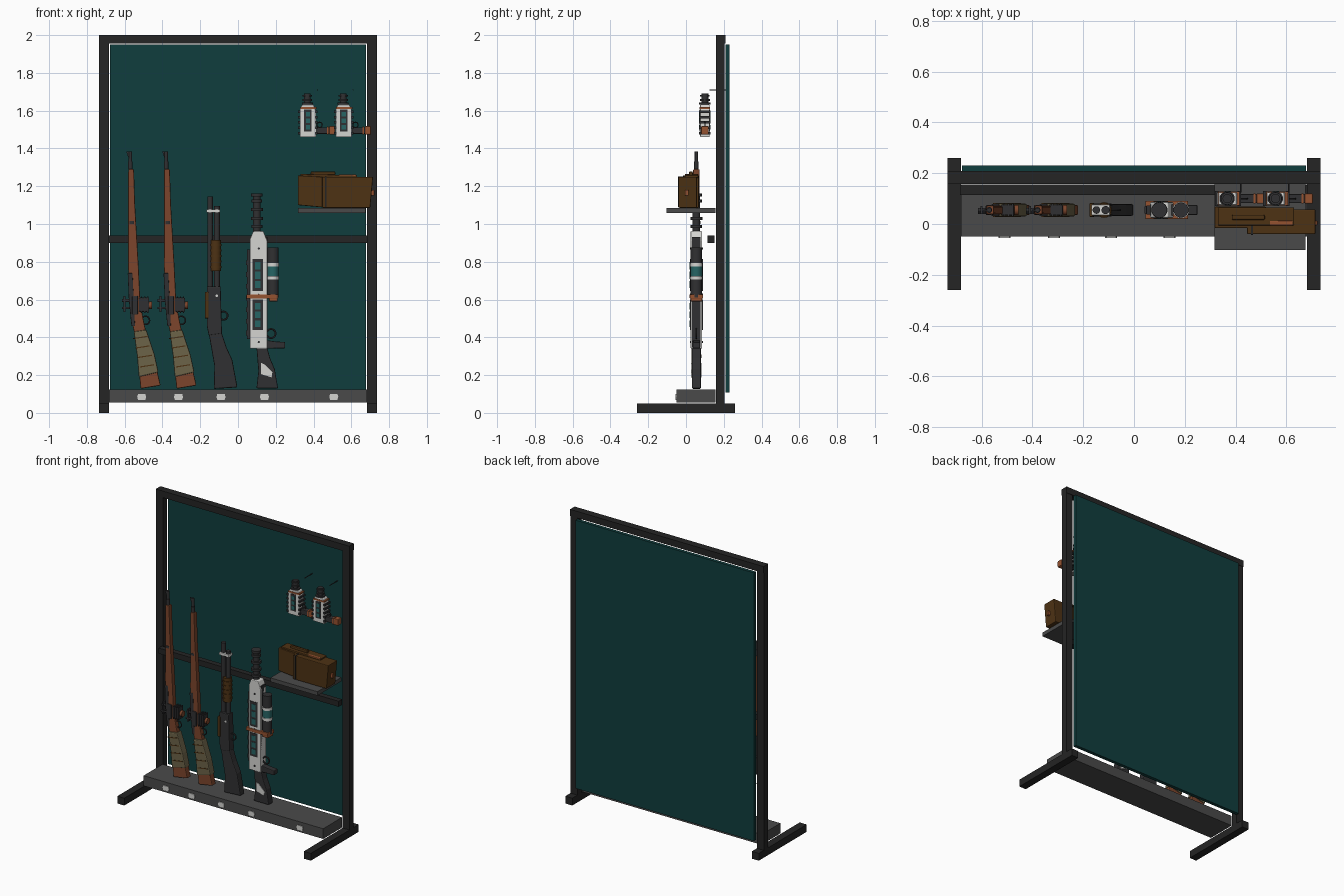
import bpy, bmesh, math
from mathutils import Vector

if "Cube" in bpy.data.objects:
    bpy.data.objects.remove(bpy.data.objects["Cube"])

def mat(name, r, g, b):
    m = bpy.data.materials.new(name)
    m.diffuse_color = (r, g, b, 1)
    m.use_nodes = True
    m.node_tree.nodes["Principled BSDF"].inputs["Base Color"].default_value = m.diffuse_color
    return m

FRAME = mat("frame black", .018, .018, .018)
TEAL = mat("panel teal", .005, .047, .047)
GREY = mat("tray grey", .068, .068, .068)
WHITE = mat("shell white", .66, .66, .64)
WOOD = mat("wood red brown", .20, .06, .025)
WRAP = mat("wrap olive", .15, .125, .065)
LEATHER = mat("leather brown", .075, .032, .007)
COPPER = mat("copper", .30, .085, .03)
METAL = mat("gun metal", .03, .03, .032)
GLOW = mat("window teal", .02, .13, .13)

def finish(name, bm, m, bevel=0):
    bmesh.ops.recalc_face_normals(bm, faces=bm.faces)
    me = bpy.data.meshes.new(name)
    bm.to_mesh(me)
    bm.free()
    me.materials.append(m)
    ob = bpy.data.objects.new(name, me)
    bpy.context.collection.objects.link(ob)
    if bevel:
        b = ob.modifiers.new("bevel", 'BEVEL')
        b.width, b.segments = bevel, 2
    return ob

def box(name, x0, x1, y0, y1, z0, z1, m, bevel=0):
    bm = bmesh.new()
    bmesh.ops.create_cube(bm, size=1)
    for v in bm.verts:
        v.co = ((x0 + x1) / 2 + v.co.x * (x1 - x0), (y0 + y1) / 2 + v.co.y * (y1 - y0),
                (z0 + z1) / 2 + v.co.z * (z1 - z0))
    return finish(name, bm, m, bevel)

def prof(name, pts, y, half, m, ox=0, bevel=0):
    """Outline in x and z, extruded along y around the centre y."""
    bm = bmesh.new()
    f = bm.faces.new([bm.verts.new((x + ox, y - half, z)) for x, z in pts])
    r = bmesh.ops.extrude_face_region(bm, geom=[f])
    for v in r["geom"]:
        if isinstance(v, bmesh.types.BMVert):
            v.co.y += 2 * half
    return finish(name, bm, m, bevel)

def cyl(name, p, q, r, m, r2=None, n=14):
    p, q = Vector(p), Vector(q)
    bm = bmesh.new()
    bmesh.ops.create_cone(bm, cap_ends=True, segments=n, radius1=r, radius2=r if r2 is None else r2,
                          depth=(q - p).length)
    rot = (q - p).to_track_quat('Z', 'Y')
    for v in bm.verts:
        v.co = rot @ v.co + (p + q) / 2
    for f in bm.faces:
        f.smooth = len(f.verts) == 4
    return finish(name, bm, m)

def vcyl(name, x, y, z0, z1, r, m, r2=None):
    return cyl(name, (x, y, z0), (x, y, z1), r, m, r2)

def ring(name, x, y, z, r, thick, m):
    """Upright loop in the x-z plane, used for trigger guards."""
    bm = bmesh.new()
    n, k = 16, 6
    vs = [[bm.verts.new((x + (r + thick * math.cos(b)) * math.cos(a), y + thick * math.sin(b),
                         z + (r + thick * math.cos(b)) * math.sin(a)))
           for b in [2 * math.pi * j / k for j in range(k)]] for a in [2 * math.pi * i / n for i in range(n)]]
    for i in range(n):
        for j in range(k):
            bm.faces.new((vs[i][j], vs[(i + 1) % n][j], vs[(i + 1) % n][(j + 1) % k], vs[i][(j + 1) % k]))
    return finish(name, bm, m)

# Stand
for s, side in ((-1, "left"), (1, "right")):
    a, b = sorted((s * .682, s * .735))
    box(side + "_post", a, b, .16, .205, .05, 1.96, FRAME)
    box(side + "_foot", a, b, -.26, .26, 0, .05, FRAME)
box("top_bar", -.735, .735, .158, .208, 1.955, 2, FRAME)
box("middle_bar", -.685, .685, .115, .152, .9, .938, FRAME)
box("back_panel", -.677, .677, .208, .231, .108, 1.95, TEAL)
box("bottom_tray", -.682, .682, -.05, .155, .055, .125, GREY)
box("side_shelf", .317, .675, -.102, .157, 1.057, 1.084, GREY)
for x in (-.51, -.315, -.09, .14, .507):
    w, h = .024, .016
    prof("label_plate", [(-w, .085), (-w * .8, .085 + h), (w * .8, .085 + h), (w, .085), (w * .8, .085 - h),
                         (-w * .8, .085 - h)], -.052, .003, WHITE, x)

Y = .055  # depth centre of the standing props

# Two wooden rifles
for ox in (-.57, -.38):
    vcyl("rifle_barrel", ox, Y, .7, 1.385, .009, METAL)
    vcyl("rifle_muzzle", ox, Y, 1.29, 1.33, .012, METAL)
    prof("rifle_sight", [(-.022, 1.385), (-.005, 1.385), (0, 1.345), (-.008, 1.345)], Y, .003, METAL, ox)
    prof("rifle_forestock", [(-.011, 1.29), (-.012, .77), (0, .6), (.008, .48), (.022, .42), (.085, .42), (.068, .5),
                             (.052, .6), (.044, .77), (.025, 1.1), (.019, 1.29)], Y, .017, WOOD, ox, .005)
    prof("rifle_butt", [(.022, .43), (.082, .43), (.125, .3), (.16, .145), (.055, .128), (.042, .25)],
         Y, .02, WOOD, ox, .005)
    prof("rifle_wrap", [(.018, .43), (.085, .44), (.128, .31), (.149, .215), (.045, .19), (.036, .3)],
         Y, .025, WRAP, ox, .006)
    for i in range(4):
        z = .24 + i * .05
        c = .096 - i * .012
        prof("rifle_wrap_band", [(c - .045, z), (c + .03, z + .012), (c + .03, z + .018), (c - .045, z + .006)],
             Y, .027, LEATHER, ox)
    vcyl("rifle_band", ox + .008, Y, 1.0, 1.015, .021, METAL)
    prof("rifle_receiver", [(-.014, .74), (.012, .74), (.025, .46), (.006, .46), (-.008, .6)], Y, .019, METAL, ox, .003)
    box("rifle_side_plate", ox + .01, ox + .04, Y - .024, Y + .024, .52, .62, METAL, .004)
    cyl("rifle_bolt", (ox - .045, Y, .595), (ox + .01, Y, .595), .009, METAL)
    cyl("rifle_bolt_knob", (ox - .045, Y - .01, .555), (ox + .02, Y - .01, .555), .006, METAL)
    box("rifle_rear_sight", ox - .035, ox - .026, Y - .015, Y + .015, .535, .62, METAL)
    box("rifle_magazine", ox + .045, ox + .1, Y - .022, Y + .022, .535, .61, METAL, .006)
    for i in range(3):
        box("rifle_magazine_rib", ox + .056 + i * .016, ox + .063 + i * .016, Y - .026, Y + .026, .53, .615, METAL)
    cyl("rifle_magazine_pin", (ox + .1, Y, .57), (ox + .116, Y, .57), .02, WOOD)
    ring("rifle_trigger_guard", ox + .08, Y, .49, .022, .004, METAL)

# Pump shotgun
vcyl("shotgun_barrel", -.148, Y, .5, 1.145, .015, METAL)
vcyl("shotgun_tube", -.112, Y, .5, 1.095, .016, METAL)
box("shotgun_white_clamp", -.168, -.095, Y - .021, Y + .021, 1.06, 1.078, WHITE, .003)
vcyl("shotgun_pump", -.118, Y, .75, .915, .028, LEATHER)
for i in range(5):
    vcyl("shotgun_pump_rib", -.118, Y, .767 + i * .029, .778 + i * .029, .031, LEATHER)
prof("shotgun_receiver", [(-.165, .67), (-.092, .67), (-.085, .42), (-.155, .41), (-.165, .46)], Y, .025, METAL, 0, .005)
box("shotgun_shell_holder", -.176, -.155, Y - .027, Y + .027, .5, .64, LEATHER, .004)
prof("shotgun_stock", [(-.16, .45), (-.088, .43), (-.062, .35), (-.03, .28), (-.003, .135), (-.128, .127), (-.125, .25)],
     Y, .023, METAL, 0, .006)
ring("shotgun_trigger_guard", -.077, Y, .515, .022, .005, METAL)
cyl("shotgun_pin", (-.112, Y - .03, .62), (-.112, Y + .03, .62), .007, WHITE)

# White heavy rifle
vcyl("heavy_barrel", .1, Y, .9, 1.155, .02, METAL)
for z, r in ((.98, .03), (1.02, .032), (1.07, .032), (1.115, .029), (1.145, .031)):
    vcyl("heavy_barrel_ring", .1, Y, z, z + .016, r, METAL)
box("heavy_core", .064, .155, Y - .022, Y + .022, .35, .93, METAL)
prof("heavy_shell", [(.063, .34), (.155, .34), (.155, .91), (.135, .962), (.08, .962), (.063, .92)],
     Y, .031, WHITE, 0, .005)
for s in (-1, 1):
    yy = Y + s * .031
    for z0, z1 in ((.645, .815), (.44, .6)):
        box("heavy_window_frame", .077, .133, yy - .003, yy + .003, z0, z1, METAL)
        n = 3
        h = (z1 - z0 - .02) / n
        for i in range(n):
            z = z0 + .015 + i * h
            box("heavy_window", .09, .12, yy - .005, yy + .005, z, z + h - .012, GLOW)
    for z in (.375, .87, .625):
        cyl("heavy_bolt", (.11, yy - .004, z), (.11, yy + .004, z), .006, METAL, n=8)
box("heavy_back_rail", .048, .064, Y - .018, Y + .018, .39, .865, METAL, .003)
for i in range(7):
    box("heavy_rail_tooth", .042, .055, Y - .014, Y + .014, .41 + i * .062, .435 + i * .062, METAL)
vcyl("heavy_canister", .185, Y, .61, .875, .03, METAL)
for z in (.705, .775):
    vcyl("heavy_canister_ring", .185, Y, z, z + .018, .033, WHITE)
vcyl("heavy_canister_glass", .185, Y, .724, .774, .0315, GLOW)
box("heavy_copper_clamp", .045, .213, Y - .036, Y + .036, .605, .628, COPPER, .004)
box("heavy_copper_block", .165, .21, Y - .03, Y + .03, .59, .615, COPPER, .004)
ring("heavy_trigger_guard", .175, Y, .42, .024, .005, METAL)
prof("heavy_grip", [(.15, .385), (.2, .378), (.25, .375), (.25, .342), (.15, .34)], Y, .02, METAL, 0, .005)
prof("heavy_stock", [(.098, .345), (.155, .345), (.17, .29), (.195, .23), (.212, .13), (.098, .13), (.108, .22)],
     Y, .024, METAL, 0, .005)
for s in (-1, 1):
    prof("heavy_stock_plate", [(.122, .265), (.142, .255), (.182, .215), (.178, .188), (.122, .205)],
         Y + s * .025, .003, WHITE)

# Two small white pistols on the panel
PY = .1
for ox in (.37, .56):
    prof("pistol_shell", [(-.043, 1.46), (.043, 1.46), (.043, 1.6), (.03, 1.632), (-.03, 1.632), (-.043, 1.61)],
         PY, .025, WHITE, ox, .004)
    vcyl("pistol_barrel", ox - .003, PY, 1.62, 1.692, .018, METAL)
    for z, r in ((1.632, .03), (1.652, .026), (1.674, .025)):
        vcyl("pistol_barrel_ring", ox - .003, PY, z, z + .01, r, METAL)
    for s in (-1, 1):
        yy = PY + s * .025
        box("pistol_window_frame", ox - .02, ox + .02, yy - .003, yy + .003, 1.49, 1.605, METAL)
        for i in range(3):
            z = 1.5 + i * .034
            box("pistol_window", ox - .011, ox + .011, yy - .005, yy + .005, z, z + .024, GLOW)
        for i in range(5):
            box("pistol_side_rib", ox + s * .045 - .007, ox + s * .045 + .007, PY - .03, PY + .03,
                1.475 + i * .028, 1.488 + i * .028, METAL)
    box("pistol_copper_band", ox - .04, ox + .046, PY - .028, PY + .028, 1.61, 1.62, COPPER)
    ring("pistol_trigger_guard", ox + .062, PY, 1.525, .014, .003, METAL)
    box("pistol_grip", ox + .04, ox + .115, PY - .018, PY + .018, 1.477, 1.512, METAL, .004)
    box("pistol_grip_cap", ox + .112, ox + .144, PY - .02, PY + .02, 1.473, 1.518, COPPER, .005)
    box("pistol_grip_base", ox + .1, ox + .108, PY - .02, PY + .02, 1.474, 1.515, COPPER)
    cyl("pistol_peg", (ox + .05, .125, 1.71), (ox + .05, .21, 1.71), .003, METAL, n=8)

# Leather case on the shelf
prof("case_left_part", [(.317, 1.1), (.47, 1.086), (.52, 1.086), (.52, 1.245), (.317, 1.257)], .026, .042, LEATHER, 0, .004)
prof("case_main_part", [(.445, 1.086), (.7, 1.086), (.715, 1.25), (.445, 1.25)], .009, .049, LEATHER, 0, .005)
prof("case_lid", [(.33, 1.25), (.63, 1.245), (.63, 1.258), (.33, 1.265)], .03, .035, LEATHER, 0, .003)
box("case_handle", .385, .515, .016, .036, 1.258, 1.278, LEATHER, .005)
box("case_seam", .46, .468, -.043, .06, 1.09, 1.252, FRAME)
box("case_copper_strap", .535, .625, -.005, .013, 1.25, 1.262, COPPER, .003)
box("case_latch", .7, .722, -.005, .013, 1.15, 1.18, COPPER, .003)
